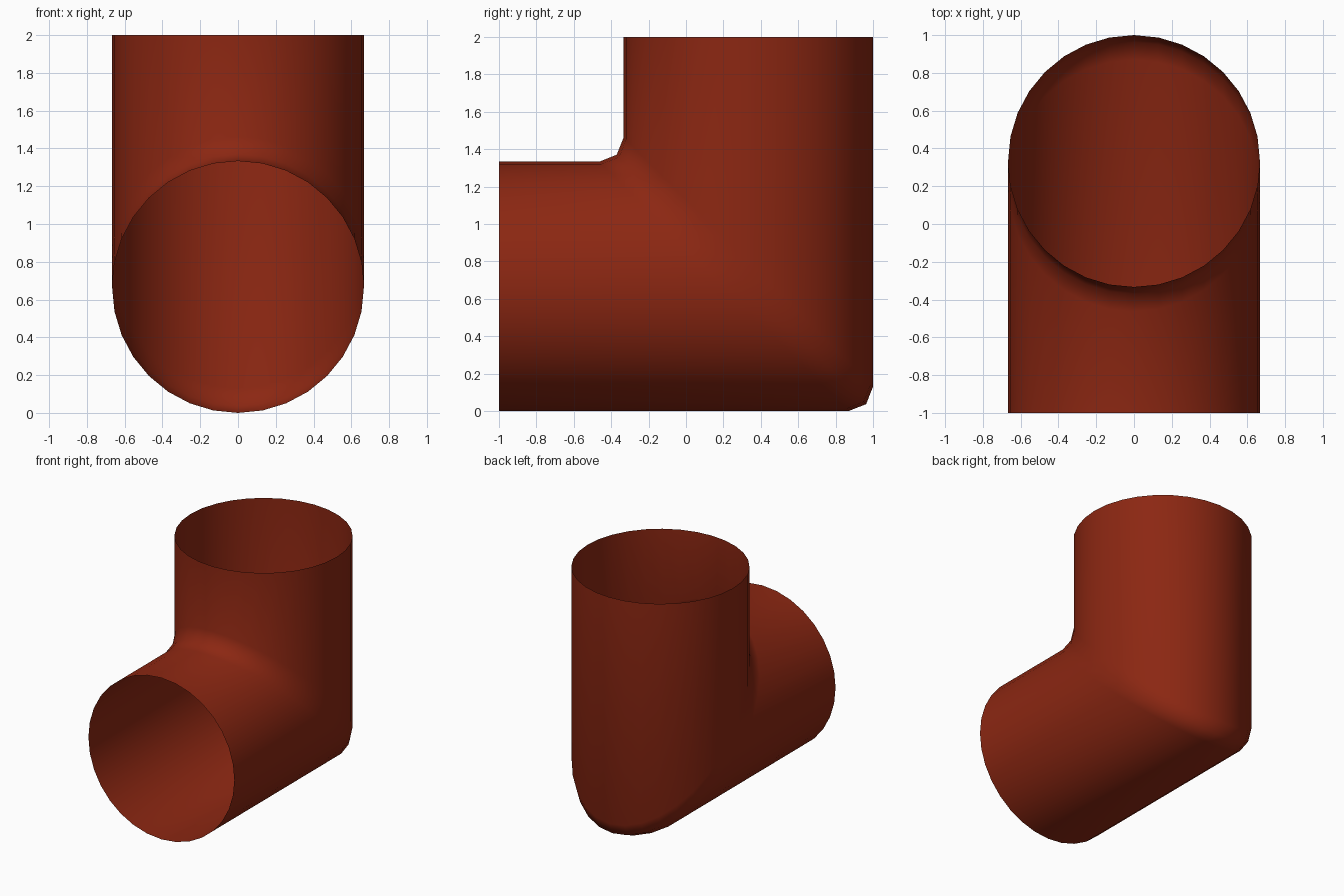
import bpy
import bmesh
from math import sin, cos, tau

cube = bpy.data.objects.get("Cube")
if cube:
    bpy.data.objects.remove(cube, do_unlink=True)

RADIUS = 2 / 3
SIDES = 32
SETBACK = 0.13   # where the rounded bend starts, from the mitre
MIDDLE = 0.037   # middle ring of the bend
AXIS_Y = 1 / 3   # axis of the upright arm
AXIS_Z = RADIUS  # axis of the level arm

# Single terracotta colour
material = bpy.data.materials.new("terracotta_red")
material.use_nodes = True
colour = (0.26, 0.02, 0.006, 1)
material.diffuse_color = colour
shader = material.node_tree.nodes["Principled BSDF"]
shader.inputs["Base Color"].default_value = colour
shader.inputs["Roughness"].default_value = 0.7


def path_points(offset):
    """Side profile of the elbow at one offset from its axis."""
    y, z = AXIS_Y - offset, AXIS_Z + offset
    return [(-1, z), (y - SETBACK, z), (y - MIDDLE, z + MIDDLE),
            (y, z + SETBACK), (y, 2)]


# Open elbow tube: one lengthwise strip of points per side
bm = bmesh.new()
strips = []
for i in range(SIDES):
    angle = tau * i / SIDES
    x, offset = RADIUS * sin(angle), RADIUS * cos(angle)
    strips.append([bm.verts.new((x, y, z)) for y, z in path_points(offset)])

for i, strip in enumerate(strips):
    following = strips[(i + 1) % SIDES]
    for j in range(len(strip) - 1):
        face = bm.faces.new((strip[j], following[j],
                             following[j + 1], strip[j + 1]))
        face.smooth = True

mesh = bpy.data.meshes.new("elbow_pipe")
bm.to_mesh(mesh)
bm.free()
mesh.materials.append(material)
pipe = bpy.data.objects.new("elbow_pipe", mesh)
bpy.context.collection.objects.link(pipe)
